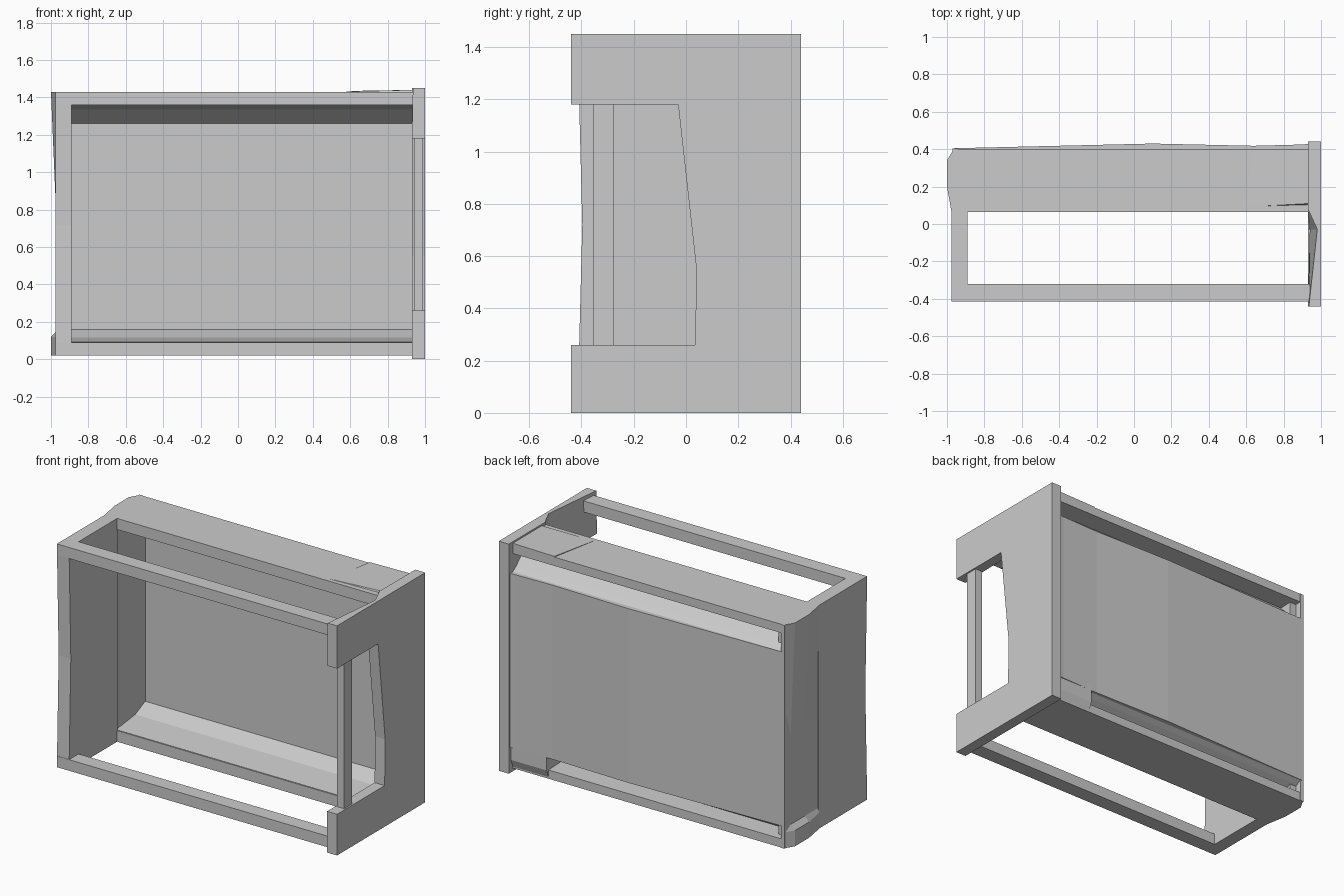
import bpy, bmesh

if "Cube" in bpy.data.objects:
    bpy.data.objects.remove(bpy.data.objects["Cube"])

H = 1.45  # overall height, used for top/bottom mirroring


def loft(name, lower, upper):
    """Solid between two rings with the same number of points."""
    bm = bmesh.new()
    a = [bm.verts.new(p) for p in lower]
    b = [bm.verts.new(p) for p in upper]
    n = len(a)
    bm.faces.new(a)
    bm.faces.new(b)
    for i in range(n):
        j = (i + 1) % n
        bm.faces.new((a[i], a[j], b[j], b[i]))
    bm.normal_update()
    bmesh.ops.triangulate(bm, faces=[f for f in bm.faces if len(f.verts) > 4])
    bmesh.ops.recalc_face_normals(bm, faces=bm.faces)
    me = bpy.data.meshes.new(name)
    bm.to_mesh(me)
    bm.free()
    ob = bpy.data.objects.new(name, me)
    bpy.context.collection.objects.link(ob)
    return ob


def side_profile(name, pts, x0, x1):
    return loft(name, [(x0, y, z) for y, z in pts], [(x1, y, z) for y, z in pts])


def plan_profile(name, pts, z0, z1):
    return loft(name, [(x, y, z0) for x, y in pts], [(x, y, z1) for x, y in pts])


def box(name, x0, x1, y0, y1, z0, z1):
    return side_profile(name, [(y0, z0), (y1, z0), (y1, z1), (y0, z1)], x0, x1)


def flip(pts, top):
    return [(y, H - z if top else z) for y, z in pts]


# Front rails, rear shelves and sloped tray surfaces, top and bottom
for top in (False, True):
    tag = "upper" if top else "lower"
    rail = flip([(-0.415, 0.02), (-0.32, 0.02), (-0.32, 0.09), (-0.415, 0.09)], top)
    side_profile(tag + "_front_rail", rail, -0.97, 0.94)
    shelf = flip([(0.065, 0.02), (0.40, 0.02), (0.40, 0.075), (0.065, 0.09)], top)
    side_profile(tag + "_shelf", shelf, -0.97, 0.95)
    edge = 0.19 if top else 0.16
    slope = flip([(0.07, 0.08), (0.07, 0.092), (0.26, 0.115), (0.36, edge),
                  (0.40, edge), (0.37, edge - 0.02), (0.29, 0.095), (0.27, 0.07)], top)
    side_profile(tag + "_sloped_tray", slope, -0.96, 0.94)

# Solid block closing the lower groove near the right end
side_profile("lower_corner_block",
             [(0.24, 0.08), (0.40, 0.03), (0.42, 0.08), (0.42, 0.20), (0.36, 0.155), (0.26, 0.11)],
             0.68, 0.95)

# Shallow wedge on top near the right end
loft("upper_corner_wedge",
     [(0.58, 0.09, 1.425), (0.94, 0.10, 1.425), (0.94, 0.40, 1.425), (0.64, 0.40, 1.425)],
     [(0.58, 0.09, 1.431), (0.94, 0.11, 1.44), (0.94, 0.40, 1.44), (0.64, 0.40, 1.435)])

# Slightly bowed back panel
plan_profile("back_panel",
             [(-0.97, 0.36), (0.95, 0.36), (0.95, 0.43), (0.90, 0.425), (0.64, 0.418),
              (0.10, 0.43), (-0.96, 0.405)], 0.16, 1.26)

# Left wall with a gently waisted front edge
side_profile("left_wall",
             [(-0.415, 0.02), (0.07, 0.02), (0.07, 1.43), (-0.415, 1.43), (-0.397, 0.72)],
             -0.975, -0.89)
box("left_rear_wall", -0.97, -0.90, 0.06, 0.36, 0.03, 1.42)
box("left_rear_corner", -0.97, -0.945, 0.35, 0.403, 0.02, 1.43)

# Chamfered bulges on the left rear corner
cap = [(-0.95, 0.06), (-0.95, 0.403), (-0.962, 0.403), (-1.0, 0.34), (-1.0, 0.20), (-0.975, 0.06)]
flat = [(max(x, -0.97), y) for x, y in cap]
loft("upper_end_cap", [(x, y, 0.72) for x, y in flat], [(x, y, 1.43) for x, y in cap])
loft("lower_end_cap", [(x, y, 0.02) for x, y in cap], [(x, y, 0.12) for x, y in cap])
loft("lower_end_cap_taper", [(x, y, 0.12) for x, y in cap], [(x, y, 0.15) for x, y in flat])

# Right end frame: rear column plus upper and lower arms
side_profile("end_column",
             [(0.035, 0), (0.44, 0), (0.44, H), (0.07, H), (0.07, 1.18), (-0.03, 1.18),
              (0.04, 0.55), (0.035, 0.26)], 0.93, 1.0)
box("end_lower_arm", 0.93, 1.0, -0.44, 0.04, 0, 0.26)
loft("end_upper_arm",
     [(0.93, -0.44, 1.18), (1, -0.44, 1.18), (1, -0.03, 1.18), (0.94, -0.03, 1.18)],
     [(0.935, -0.44, H), (1, -0.44, H), (1, -0.03, H), (0.98, -0.03, H)])
loft("end_upper_joint",
     [(0.94, -0.03, 1.18), (1, -0.03, 1.18), (1, 0.08, 1.18), (0.93, 0.08, 1.18)],
     [(0.98, -0.03, H), (1, -0.03, H), (1, 0.08, H), (0.93, 0.08, H)])

# Upright post inside the right opening
box("end_post", 0.94, 0.99, -0.355, -0.275, 0.25, 1.19)
